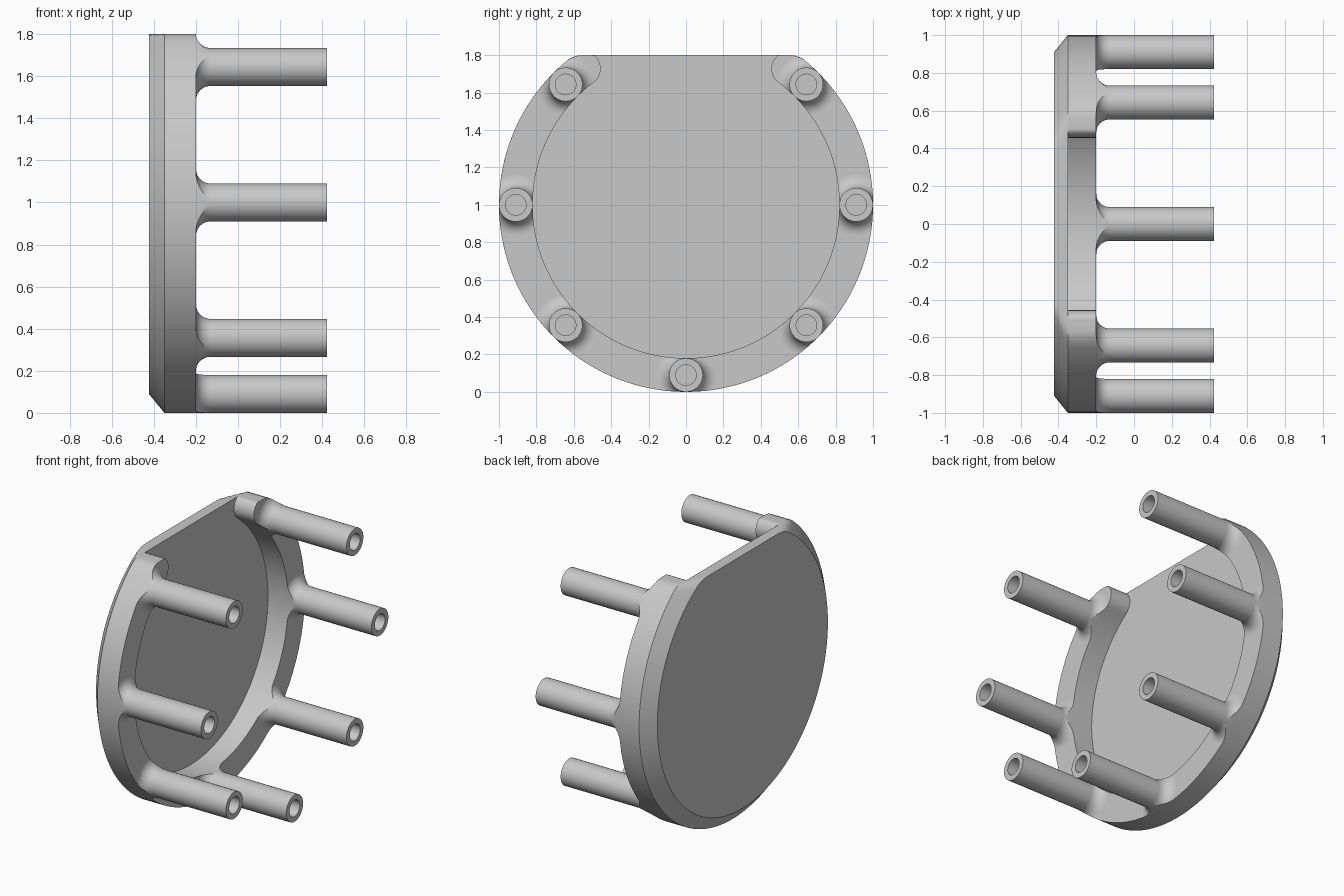
import bpy, bmesh
from math import sin, cos, pi, radians, atan2, hypot

cube = bpy.data.objects.get("Cube")
if cube:
    bpy.data.objects.remove(cube, do_unlink=True)

BACK, FLOOR, RIM, TIP = -0.423, -0.35, -0.2, 0.423    # stations along x
OUTER, INNER, FLAT = 1.0, 0.82, 0.8                   # radii and flat height above centre
MID, HALF = (OUTER + INNER) / 2, (OUTER - INNER) / 2
FILLET, HOLE = 0.07, 0.055
END = atan2(0.8, 0.6)                                 # angle where the rim stops

grey = bpy.data.materials.new("light grey")
grey.use_nodes = True
grey.diffuse_color = (0.58, 0.58, 0.58, 1)
grey.node_tree.nodes["Principled BSDF"].inputs["Base Color"].default_value = (0.58, 0.58, 0.58, 1)


def limit(angle, radius):
    """Silhouette radius: a circle cut by the top flat, with softened corners."""
    if sin(angle) <= 0.3:
        return radius
    flat = FLAT / sin(angle)
    k = 0.03
    h = max(k - abs(radius - flat), 0) / k
    return min(min(radius, flat) - h * h * k / 4, radius)


def clipped(y, z):
    a = atan2(z, y)
    r = min(hypot(y, z), limit(a, OUTER))
    return r * cos(a), r * sin(a)


def loft(bm, rings):
    """Skin a list of (x, [(y, z), ...]) rings and close both ends."""
    loops = [[bm.verts.new((x, y, z + 1)) for y, z in pts] for x, pts in rings]
    n = len(loops[0])
    for a, b in zip(loops, loops[1:]):
        for i in range(n):
            j = (i + 1) % n
            bm.faces.new((a[i], a[j], b[j], b[i]))
    bm.faces.new(loops[0])
    bm.faces.new(loops[-1][::-1])


def circle(r, cy=0, cz=0, n=48):
    return [(cy + r * cos(2 * pi * i / n), cz + r * sin(2 * pi * i / n)) for i in range(n)]


def finish(name, bm):
    bmesh.ops.recalc_face_normals(bm, faces=bm.faces)
    mesh = bpy.data.meshes.new(name)
    bm.to_mesh(mesh)
    bm.free()
    mesh.materials.append(grey)
    obj = bpy.data.objects.new(name, mesh)
    bpy.context.collection.objects.link(obj)
    return obj


def smooth(obj):
    bpy.ops.object.select_all(action='DESELECT')
    obj.select_set(True)
    bpy.context.view_layer.objects.active = obj
    bpy.ops.object.shade_smooth_by_angle(angle=radians(25))


def rim_outline():
    """Open ring with rounded ends, trimmed to the silhouette."""
    n, m = 128, 16
    start, stop = END, -pi - END
    sweep = [start + (stop - start) * i / n for i in range(n + 1)]
    pts = [(OUTER * cos(a), OUTER * sin(a)) for a in sweep]
    for i in range(1, m):
        t = stop - pi * i / m
        pts.append((MID * cos(stop) + HALF * cos(t), MID * sin(stop) + HALF * sin(t)))
    pts += [(INNER * cos(a), INNER * sin(a)) for a in reversed(sweep)]
    for i in range(1, m):
        t = start + pi - pi * i / m
        pts.append((MID * cos(start) + HALF * cos(t), MID * sin(start) + HALF * sin(t)))
    return [clipped(*p) for p in pts]


# Base plate with chamfered back edge
bm = bmesh.new()
rings = []
for s in range(5):
    t = s / 4
    radius = 0.91 + 0.09 * t
    angles = [2 * pi * i / 240 for i in range(240)]
    rings.append((BACK + (FLOOR - BACK) * t,
                  [(limit(a, radius) * cos(a), limit(a, radius) * sin(a)) for a in angles]))
loft(bm, rings)
smooth(finish("base_plate", bm))

# Raised rim
outline = rim_outline()
bm = bmesh.new()
loft(bm, [(FLOOR, outline), (RIM, outline)])
smooth(finish("rim", bm))

# Hollow posts and their flared feet
post_angles = [radians(45 - 45 * i) for i in range(7)]
feet = bmesh.new()
for i, a in enumerate(post_angles):
    cy, cz = MID * cos(a), MID * sin(a)
    bm = bmesh.new()
    foot_top = RIM + FILLET
    loft(bm, [(RIM, circle(HALF, cy, cz)), (TIP, circle(HALF, cy, cz)),
              (TIP, circle(HOLE, cy, cz)), (foot_top, circle(HOLE, cy, cz))])
    smooth(finish(f"post_{i + 1}", bm))
    flare = []
    for s in range(11):
        t = pi / 2 * (1 - s / 10)
        flare.append((foot_top - FILLET * sin(t),
                      circle(HALF + FILLET * (1 - cos(t)), cy, cz)))
    loft(feet, flare)
feet_obj = finish("post_feet", feet)

# Trim the feet to the rim width
bm = bmesh.new()
loft(bm, [(RIM - 0.1, outline), (RIM + 0.2, outline)])
cutter = finish("foot_trimmer", bm)
cutter.hide_render = True
mod = feet_obj.modifiers.new("trim", 'BOOLEAN')
mod.operation = 'INTERSECT'
mod.solver = 'EXACT'
mod.object = cutter
bpy.ops.object.select_all(action='DESELECT')
feet_obj.select_set(True)
bpy.context.view_layer.objects.active = feet_obj
bpy.ops.object.modifier_apply(modifier=mod.name)
bpy.data.objects.remove(cutter, do_unlink=True)
smooth(feet_obj)
